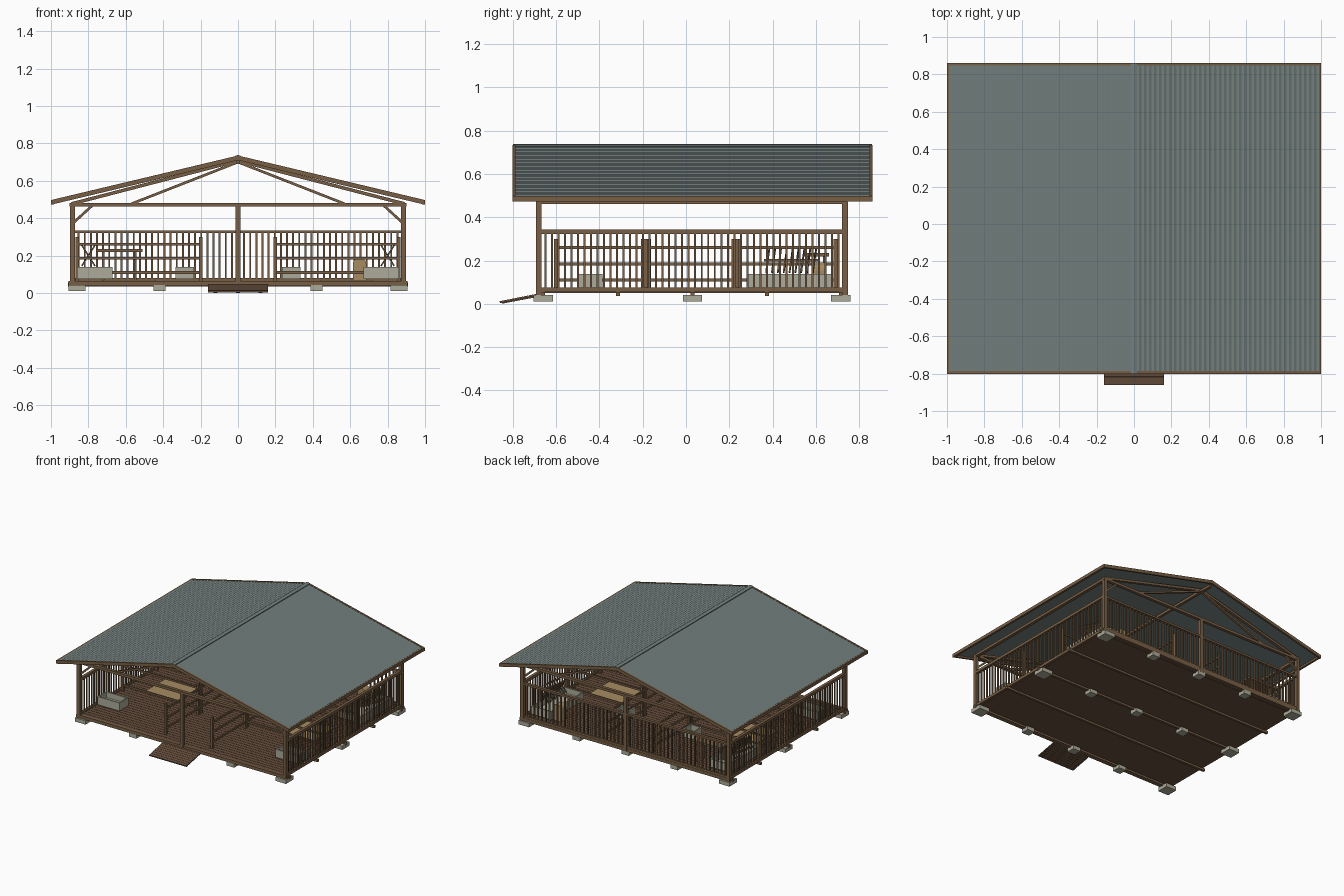
import bpy, bmesh, math
from mathutils import Vector, Matrix

cube = bpy.data.objects.get("Cube")
if cube:
    bpy.data.objects.remove(cube)


def material(name, rgb):
    m = bpy.data.materials.new(name)
    m.use_nodes = True
    m.diffuse_color = (*rgb, 1)
    m.node_tree.nodes["Principled BSDF"].inputs["Base Color"].default_value = (*rgb, 1)
    return m


WOOD = material("brown timber", (0.19, 0.115, 0.06))
FLOOR = material("dark floor boards", (0.14, 0.08, 0.048))
ROOF = material("slate green metal", (0.17, 0.215, 0.205))
STONE = material("pale concrete", (0.42, 0.41, 0.32))
STRAW = material("straw tan", (0.38, 0.26, 0.12))


class Part:
    """Collects boxes and bars into one named object."""

    def __init__(self, name, mat):
        self.name, self.mat, self.bm = name, mat, bmesh.new()

    def box(self, x0, x1, y0, y1, z0, z1):
        size = Matrix.Diagonal((x1 - x0, y1 - y0, z1 - z0, 1))
        mid = Matrix.Translation(((x0 + x1) / 2, (y0 + y1) / 2, (z0 + z1) / 2))
        bmesh.ops.create_cube(self.bm, size=1, matrix=mid @ size)

    def post(self, x, y, z0, z1, w):
        self.box(x - w / 2, x + w / 2, y - w / 2, y + w / 2, z0, z1)

    def bar(self, a, b, w, h):
        a, b = Vector(a), Vector(b)
        d = (b - a).normalized()
        side = d.cross(Vector((0, 0, 1))).normalized()
        up = side.cross(d)
        rot = Matrix((d, side, up)).transposed().to_4x4()
        size = Matrix.Diagonal(((b - a).length, w, h, 1))
        bmesh.ops.create_cube(self.bm, size=1, matrix=Matrix.Translation((a + b) / 2) @ rot @ size)

    def prism(self, outline, y0, y1):
        front = [self.bm.verts.new((x, y0, z)) for x, z in outline]
        face = self.bm.faces.new(front)
        made = bmesh.ops.extrude_face_region(self.bm, geom=[face])["geom"]
        bmesh.ops.translate(self.bm, vec=(0, y1 - y0, 0),
                            verts=[v for v in made if isinstance(v, bmesh.types.BMVert)])

    def done(self):
        bmesh.ops.recalc_face_normals(self.bm, faces=self.bm.faces)
        me = bpy.data.meshes.new(self.name)
        self.bm.to_mesh(me)
        self.bm.free()
        me.materials.append(self.mat)
        ob = bpy.data.objects.new(self.name, me)
        bpy.context.collection.objects.link(ob)


FRONT, BACK, SIDE = -0.68, 0.735, 0.885
SLOPE = 0.238
SIDES = (-1, 1)

# Footings and floor beams
p = Part("footings", STONE)
for y in (-0.66, 0.03, 0.715):
    for x in (-0.86, -0.42, 0, 0.42, 0.86):
        w = 0.045 if abs(x) > 0.8 else 0.032
        p.box(x - w, x + w, y - w, y + w, 0.012, 0.042)
p.done()
p = Part("floor_beams", WOOD)
for y in (-0.66, -0.315, 0.03, 0.375, 0.715):
    p.box(-0.91, 0.91, y - 0.009, y + 0.009, 0.036, 0.055)
p.done()

# Floor boards and rim
p = Part("floor_boards", FLOOR)
n = 44
step = (BACK - FRONT) / n
for i in range(n):
    y = FRONT + i * step
    p.box(-0.88, 0.88, y + 0.0015, y + step - 0.0015, 0.054, 0.064)
p.box(-0.88, 0.88, FRONT, BACK, 0.051, 0.056)
p.done()
p = Part("floor_rim", WOOD)
for y in (FRONT, BACK):
    p.box(-0.905, 0.905, y - 0.01, y + 0.01, 0.04, 0.064)
for s in SIDES:
    p.box(s * SIDE - 0.01, s * SIDE + 0.01, FRONT, BACK, 0.055, 0.075)
p.done()

# Entrance ramp
p = Part("entrance_ramp", FLOOR)
for i in range(8):
    y = -0.86 + i * 0.0225
    z = 0.008 + i * 0.0045
    p.bar((0, y, z), (0, y + 0.021, z + 0.0042), 0.32, 0.009)
for x in (-0.12, 0, 0.12):
    p.bar((x, -0.85, 0.005), (x, -0.68, 0.037), 0.02, 0.008)
p.done()

# Main posts, plates, gable trusses and knee braces
p = Part("main_posts", WOOD)
for y in (FRONT, BACK):
    for x in (-SIDE, 0, SIDE):
        p.post(x, y, 0.04, 0.47, 0.027)
p.done()
p = Part("roof_frame", WOOD)
for y in (FRONT, BACK):
    p.box(-0.9, 0.9, y - 0.012, y + 0.012, 0.462, 0.482)
    for s in SIDES:
        p.bar((0, y, 0.708), (s * 0.89, y, 0.477), 0.022, 0.018)
        p.bar((0, y, 0.7), (s * 0.57, y, 0.477), 0.018, 0.014)
        p.bar((s * 0.875, y, 0.38), (s * 0.78, y, 0.467), 0.016, 0.014)
for s in SIDES:
    p.box(s * SIDE - 0.012, s * SIDE + 0.012, FRONT, BACK, 0.462, 0.482)
p.box(-0.01, 0.01, -0.78, 0.84, 0.69, 0.71)
p.done()

# Corrugated roof slopes, ridge cap, edge boards
p = Part("roof_sheets", ROOF)
waves = 37
for s in SIDES:
    top = []
    for i in range(waves * 2 + 1):
        x = i / (waves * 2) * 0.988
        top.append((s * x, 0.734 - SLOPE * x - (0.004 if i % 2 else 0)))
    under = [(s * 0.988, 0.724 - SLOPE * 0.988), (0, 0.724)]
    p.prism(top + under, -0.79, 0.85)
p.done()
p = Part("ridge_cap", ROOF)
p.prism([(-0.016, 0.733), (0, 0.738), (0.016, 0.733), (0.016, 0.727), (0, 0.731), (-0.016, 0.727)], -0.8, 0.86)
p.done()
p = Part("roof_edge_boards", WOOD)
for s in SIDES:
    for y in (-0.794, 0.854):
        p.prism([(0, 0.735), (s, 0.735 - SLOPE), (s, 0.71 - SLOPE), (0, 0.71)], y - 0.007, y + 0.007)
    p.box(s * 0.992 - 0.008, s * 0.992 + 0.008, -0.8, 0.86, 0.474, 0.498)
p.done()

# Outer railings on the two sides and the back
p = Part("outer_railings", WOOD)
for s in SIDES:
    x = s * SIDE
    p.box(x - 0.011, x + 0.011, FRONT, BACK, 0.322, 0.343)
    for i in range(1, 47):
        p.post(x, FRONT + i * (BACK - FRONT) / 47, 0.07, 0.325, 0.009)
p.box(-SIDE, SIDE, BACK - 0.011, BACK + 0.011, 0.32, 0.335)
p.box(-SIDE, SIDE, BACK - 0.008, BACK + 0.008, 0.064, 0.08)
for i in range(1, 54):
    p.post(-SIDE + i * 2 * SIDE / 54, BACK, 0.07, 0.325, 0.01)
p.done()

# Inner stall fences
p = Part("stall_fences", WOOD)
RAILS = (0.11, 0.185, 0.26)
for s in SIDES:
    for y in (-0.6, -0.2, -0.17, 0.22, 0.25, 0.69):
        p.post(s * 0.2, y, 0.06, 0.3, 0.018)
    for z in RAILS:
        p.box(s * 0.2 - 0.005, s * 0.2 + 0.005, -0.6, 0.69, z - 0.007, z + 0.007)
        for y in (-0.185, 0.235):
            a, b = sorted((s * 0.2, s * 0.865))
            p.box(a, b, y - 0.005, y + 0.005, z - 0.007, z + 0.007)
    for y in (-0.185, 0.235):
        p.post(s * 0.86, y, 0.06, 0.3, 0.018)
p.done()

# Feed troughs
p = Part("feed_troughs", STONE)
for s in SIDES:
    for x, y, w, d in ((0.765, -0.44, 0.19, 0.11), (0.765, 0.48, 0.17, 0.4), (0.285, 0.33, 0.1, 0.1)):
        x0, x1, y0, y1 = s * x - w / 2, s * x + w / 2, y - d / 2, y + d / 2
        p.box(x0, x1, y0, y1, 0.075, 0.095)
        for e in (x0, x1 - 0.01):
            p.box(e, e + 0.01, y0, y1, 0.09, 0.138)
        for e in (y0, y1 - 0.01):
            p.box(x0, x1, e, e + 0.01, 0.09, 0.138)
p.done()

# Crossed-stick hay racks
p = Part("hay_racks", WOOD)
for s in SIDES:
    for i in range(9):
        y = 0.37 + i * 0.027
        for lean in SIDES:
            p.bar((s * 0.8 - lean * 0.035, y, 0.145), (s * 0.8 + lean * 0.035, y + 0.015, 0.255), 0.007, 0.007)
    p.box(s * 0.8 - 0.006, s * 0.8 + 0.006, 0.36, 0.61, 0.195, 0.207)
p.done()

# Shelf table, straw bedding and rounded nest box
p = Part("shelf_table", WOOD)
p.box(-0.76, -0.51, 0.54, 0.66, 0.218, 0.234)
for x in (-0.72, -0.55):
    for y in (0.56, 0.64):
        p.post(x, y, 0.064, 0.22, 0.012)
p.done()
p = Part("straw_bedding", STRAW)
for s in SIDES:
    p.box(s * 0.58 - 0.14, s * 0.58 + 0.14, -0.1, 0.16, 0.064, 0.07)
p.done()
p = Part("nest_box", STRAW)
arch = [(0.65 + 0.036 * math.cos(t * math.pi / 8), 0.155 + 0.036 * math.sin(t * math.pi / 8)) for t in range(9)]
p.prism([(0.686, 0.064)] + arch + [(0.614, 0.064)], 0.59, 0.65)
p.done()
